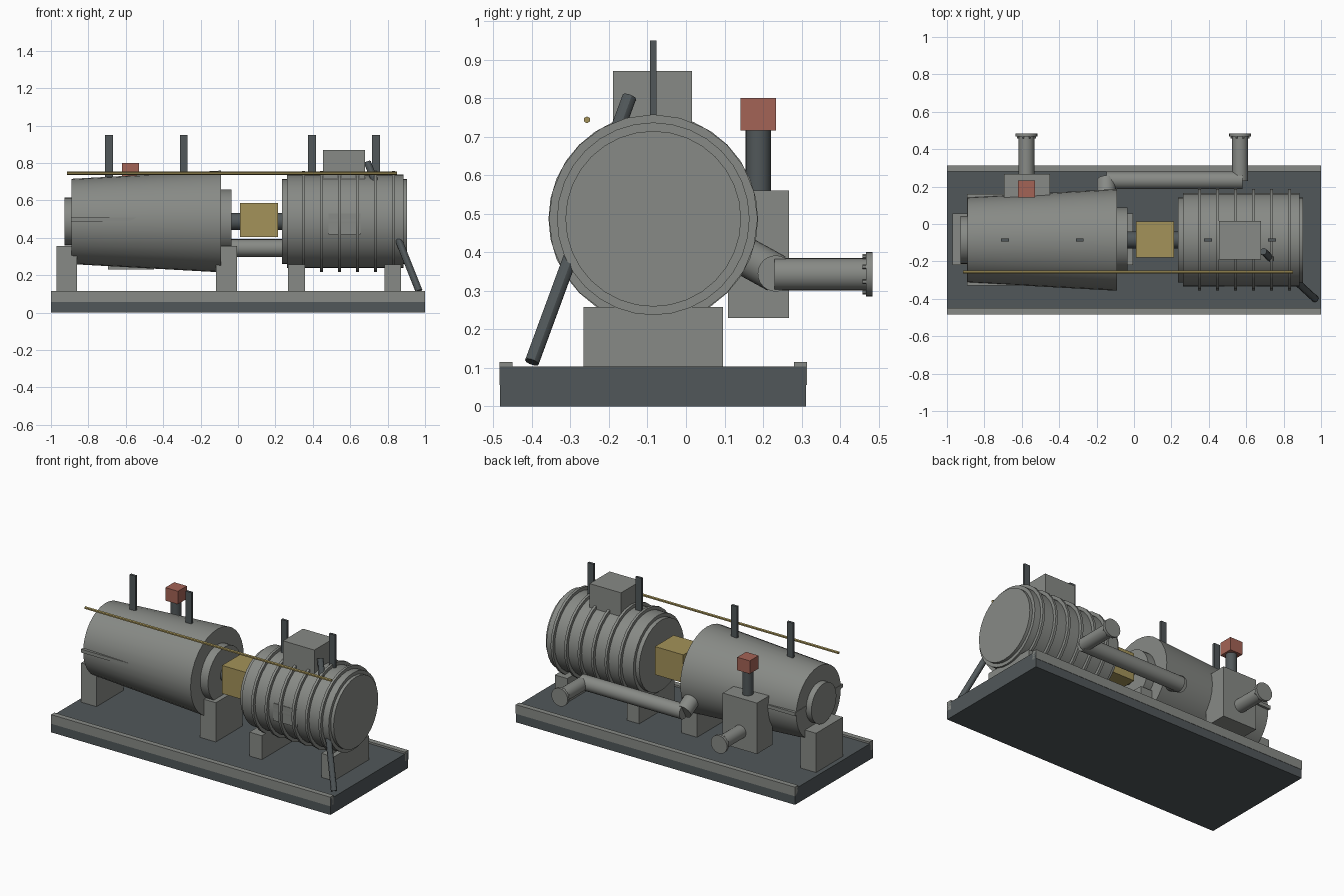
import bpy, math
from mathutils import Vector

if "Cube" in bpy.data.objects:
    bpy.data.objects.remove(bpy.data.objects["Cube"])


def material(name, rgb):
    m = bpy.data.materials.new(name)
    m.diffuse_color = (*rgb, 1)
    m.use_nodes = True
    m.node_tree.nodes["Principled BSDF"].inputs["Base Color"].default_value = m.diffuse_color
    return m


GREY = material("machine grey", (0.245, 0.255, 0.238))
DARK = material("dark steel", (0.082, 0.096, 0.101))
RED = material("red", (0.37, 0.125, 0.092))
GOLD = material("brass yellow", (0.37, 0.29, 0.10))

AY, AZ = -0.085, 0.487   # shared shaft line


def finish(name, mat, smooth=False):
    o = bpy.context.object
    o.name = name
    o.data.materials.append(mat)
    if smooth:
        bpy.ops.object.shade_smooth_by_angle()
    return o


def box(name, x0, x1, y0, y1, z0, z1, mat=GREY):
    bpy.ops.mesh.primitive_cube_add(size=1, location=((x0 + x1) / 2, (y0 + y1) / 2, (z0 + z1) / 2))
    bpy.context.object.scale = (x1 - x0, y1 - y0, z1 - z0)
    bpy.ops.object.transform_apply(location=False, rotation=False)
    return finish(name, mat)


def rod(name, a, b, r, mat=GREY, r2=None, sides=24):
    a, b = Vector(a), Vector(b)
    d = b - a
    bpy.ops.mesh.primitive_cone_add(vertices=sides, radius1=r, radius2=r if r2 is None else r2,
                                    depth=d.length, location=(a + b) / 2)
    bpy.context.object.rotation_euler = d.to_track_quat('Z', 'Y').to_euler()
    return finish(name, mat, True)


def drum(name, x0, x1, r, mat=GREY, r2=None, sides=32):
    return rod(name, (x0, AY, AZ), (x1, AY, AZ), r, mat, r2, sides)


# Skid with edge rails
box("skid_base", -1, 1, -0.483, 0.312, 0, 0.103, DARK)
box("front_rail", -1, 1, -0.484, -0.45, 0.056, 0.115)
box("back_rail", -1, 1, 0.28, 0.314, 0.056, 0.115)

# Pedestals
for x0, x1 in ((-0.97, -0.86), (-0.118, -0.005)):
    box("turbine_pedestal", x0, x1, -0.22, 0.055, 0.1, 0.357)
for x0, x1 in ((0.268, 0.357), (0.783, 0.872)):
    box("generator_pedestal", x0, x1, -0.266, 0.096, 0.1, 0.258)

# Tapered turbine casing, end housings and split-line flange
drum("turbine_casing", -0.89, -0.09, 0.228, r2=0.272)
drum("turbine_front_housing", -0.928, -0.88, 0.128)
drum("turbine_rear_housing", -0.10, -0.035, 0.172)
box("split_flange", -0.893, -0.1, AY - 0.245, AY + 0.245, 0.487, 0.509)

# Shaft and coupling guard
drum("shaft", -0.04, 0.25, 0.046, DARK, sides=16)
box("coupling_guard", 0.01, 0.213, -0.178, 0.014, 0.405, 0.587, GOLD)

# Generator with end plates and ribs
drum("generator_body", 0.262, 0.884, 0.25)
drum("generator_inner_plate", 0.235, 0.27, 0.228)
drum("generator_outer_plate", 0.88, 0.904, 0.228)
for i in range(6):
    x = 0.35 + i * 0.0965
    drum("generator_rib", x - 0.008, x + 0.008, 0.271, sides=24)
box("side_plate", 0.485, 0.655, -0.334, -0.25, 0.418, 0.53)
box("terminal_box", 0.455, 0.68, -0.19, 0.015, 0.68, 0.87)

# Lifting lugs
for x in (-0.69, -0.29, 0.395, 0.738):
    box("lifting_lug", x - 0.021, x + 0.021, AY - 0.008, AY + 0.008, 0.68, 0.95, DARK)

# Overhead line and slanted conduit
rod("overhead_line", (-0.915, -0.257, 0.744), (0.85, -0.257, 0.744), 0.009, GOLD, sides=6)
rod("conduit", (0.692, -0.147, 0.803), (0.968, -0.4, 0.115), 0.019, DARK, sides=12)

# Valve chest with stem and actuator
box("valve_chest", -0.695, -0.45, 0.109, 0.267, 0.23, 0.56)
rod("valve_stem", (-0.575, 0.188, 0.55), (-0.575, 0.188, 0.72), 0.033, DARK)
box("actuator", -0.62, -0.53, 0.142, 0.233, 0.716, 0.80, RED)


# Flanged nozzle facing the back
def nozzle(name, x, y0):
    z = 0.343
    rod(name, (x, y0, z), (x, 0.47, z), 0.042)
    rod(name + "_flange", (x, 0.467, z), (x, 0.484, z), 0.058)
    for i in range(8):
        a = math.radians(22.5 + 45 * i)
        bx, bz = x + 0.05 * math.cos(a), z + 0.05 * math.sin(a)
        rod(name + "_bolt", (bx, 0.458, bz), (bx, 0.47, bz), 0.006, sides=6)


nozzle("inlet_nozzle", -0.575, 0.25)
nozzle("exhaust_nozzle", 0.567, 0.23)

# Exhaust pipe from the turbine along the back
rod("exhaust_outlet", (-0.148, 0.08, 0.43), (-0.148, 0.235, 0.345), 0.05)
rod("exhaust_pipe", (-0.148, 0.233, 0.345), (0.58, 0.233, 0.345), 0.047)
